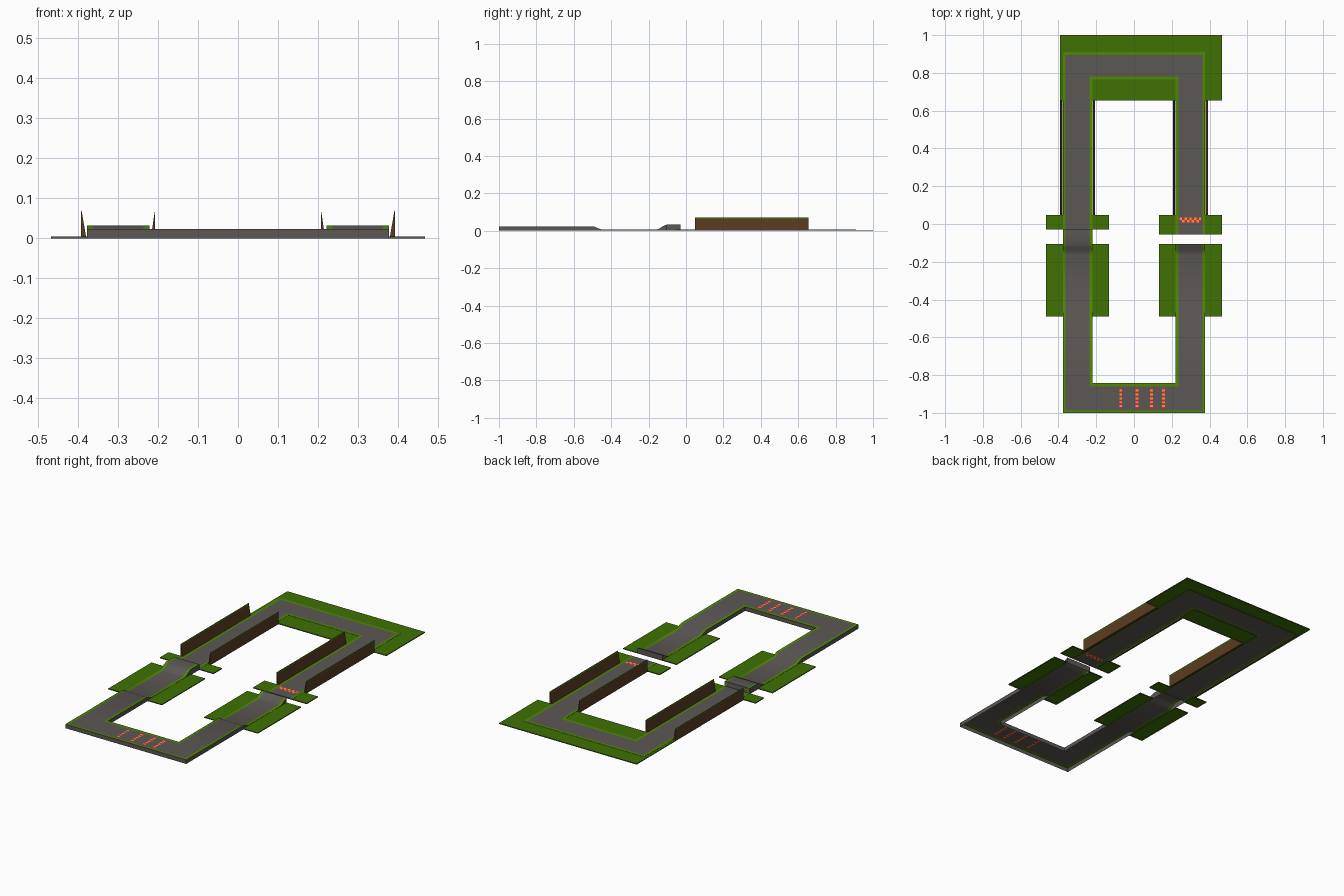
import bpy, bmesh

if "Cube" in bpy.data.objects:
    bpy.data.objects.remove(bpy.data.objects["Cube"])

def material(name, rgb):
    m = bpy.data.materials.new(name)
    m.diffuse_color = (*rgb, 1)
    m.use_nodes = True
    m.node_tree.nodes["Principled BSDF"].inputs["Base Color"].default_value = m.diffuse_color
    return m

ROAD = material("road grey", (0.105, 0.095, 0.09))
GRASS = material("grass green", (0.05, 0.165, 0.001))
KERB = material("kerb green", (0.08, 0.25, 0.001))
EARTH = material("earth brown", (0.1, 0.045, 0.016))
RED = material("marker red", (0.85, 0.012, 0.1))
YELLOW = material("marker yellow", (0.95, 0.5, 0.015))

def finish(name, bm, mats):
    bmesh.ops.remove_doubles(bm, verts=bm.verts, dist=1e-5)
    me = bpy.data.meshes.new(name)
    bm.to_mesh(me)
    bm.free()
    for m in mats:
        me.materials.append(m)
    ob = bpy.data.objects.new(name, me)
    bpy.context.collection.objects.link(ob)
    return ob

def slab(name, xs, ys, height, cell, mats):
    """Skirted sheet over a grid, open below; cell(x, y) gives a material index or None."""
    bm = bmesh.new()
    def face(pts, mi):
        bm.faces.new([bm.verts.new(p) for p in pts]).material_index = mi
    def kind(i, j):
        if not (0 <= i < len(xs) - 1 and 0 <= j < len(ys) - 1):
            return None
        return cell((xs[i] + xs[i + 1]) / 2, (ys[j] + ys[j + 1]) / 2)
    for i in range(len(xs) - 1):
        for j in range(len(ys) - 1):
            k = kind(i, j)
            if k is None:
                continue
            a, b, c, d = xs[i], xs[i + 1], ys[j], ys[j + 1]
            loop = [(a, c), (b, c), (b, d), (a, d)]
            m = (a + b) / 2
            face([(x, y, height(m, y)) for x, y in loop], k)
            for n, (di, dj) in enumerate([(0, -1), (1, 0), (0, 1), (-1, 0)]):
                if kind(i + di, j + dj) is None:
                    (x1, y1), (x2, y2) = loop[n], loop[(n + 1) % 4]
                    face([(x1, y1, 0), (x2, y2, 0),
                          (x2, y2, height(m, y2)), (x1, y1, height(m, y1))], 0)
    return finish(name, bm, mats)

# Road circuit: raised front, dip, jump ramp / bridge, low back
OUT, OUT2, INN2, INN = 0.377, 0.362, 0.236, 0.221
LOW = .006
PROFILE = [(-1, .023), (-.987, .023), (-.86, .023), (-.843, .023), (-.495, .023),
           (-.45, LOW), (-.16, LOW), (-.145, .01), (-.125, .023), (-.105, .032),
           (-.055, .032), (-.03, .032), (-.028, LOW), (.05, LOW), (.655, LOW),
           (.765, LOW), (.78, LOW), (.895, LOW), (.91, LOW)]
heights = dict(PROFILE)

def track_height(x, y):
    if x > INN and y > -.06:
        return LOW                                    # low landing after the jump
    return heights.get(y, LOW if y > -.45 else .023)

# Painted dashes: lines across the front straight and a chequered row on the right
LINES = [(-.07, .006), (.016, .008), (.093, .008), (.155, .008)]
Y0, Y1, NY = -.98, -.866, 11
X0, X1, NX = .242, .356, 9
R0, R1 = .008, .034

def track_cell(x, y):
    if abs(x) < INN and -.843 < y < .765:
        return None                                   # infield
    if x > 0 and -.105 < y < -.055:
        return None                                   # jump gap on the right
    if abs(x) > OUT2 or y < -.987 or y > .895:
        return 1                                      # outer kerb
    if abs(x) < INN2 and -.86 < y < .78:
        return 1                                      # inner kerb
    if Y0 < y < Y1 and any(abs(x - c) < w for c, w in LINES):
        return 2 + int((y - Y0) / (Y1 - Y0) * NY) % 2
    if R0 < y < R1 and X0 < x < X1:
        return 2 + (int((x - X0) / (X1 - X0) * NX) + int(y > (R0 + R1) / 2)) % 2
    return 0

track_xs = [-OUT, -OUT2, -INN2, -INN, INN, INN2, OUT2, OUT]
track_xs += [c + s * w for c, w in LINES for s in (-1, 1)]
track_xs += [X0 + (X1 - X0) * i / NX for i in range(NX + 1)]
track_ys = [p[0] for p in PROFILE] + [R0, (R0 + R1) / 2, R1]
track_ys += [Y0 + (Y1 - Y0) * i / NY for i in range(NY + 1)]
track = slab("road_circuit", sorted(track_xs), sorted(track_ys),
             track_height, track_cell, [ROAD, KERB, RED, YELLOW])
bpy.context.view_layer.objects.active = track
track.select_set(True)
bpy.ops.object.shade_smooth_by_angle(angle=0.5)

# Grass verges beside the straights
def verge_height(x, y):
    return .005

for side, s in (("left", -1), ("right", 1)):
    for part, y0, y1 in (("ramp", -.49, -.105),
                         ("landing", -.03 if s < 0 else -.055, .047)):
        slab(f"{side}_{part}_verge", sorted(s * v for v in (.132, INN, OUT, .467)),
             [y0, y1], verge_height,
             lambda x, y: None if INN < abs(x) < OUT else 1, [ROAD, GRASS])

# Grass around the back bend
slab("back_verge", [-.392, -OUT, -INN, INN, OUT, .467], [.655, .765, .91, 1],
     verge_height,
     lambda x, y: None if abs(x) < OUT and y < .91 and (abs(x) > INN or y > .765) else 1,
     [ROAD, GRASS])

# Wedge-shaped earth banks along the back straights, with a grass lip
def bank(name, x_top, x_base):
    top, lip = .071, .064
    xm = x_base + (x_top - x_base) * lip / top * .95
    bm = bmesh.new()
    for mi, sec in ((0, [(x_top, 0), (x_base, 0), (xm, lip), (x_top, lip)]),
                    (1, [(x_top, lip), (xm, lip), (x_top, top)])):
        ends = [[bm.verts.new((x, y, z)) for x, z in sec] for y in (.047, .655)]
        bm.faces.new(ends[0]).material_index = 0
        bm.faces.new(ends[1][::-1]).material_index = 0
        n = len(sec)
        for i in range(n):
            j = (i + 1) % n
            if abs(sec[i][1] - lip) + abs(sec[j][1] - lip) < 1e-6:
                continue                              # no face between earth and lip
            bm.faces.new((ends[0][i], ends[0][j], ends[1][j], ends[1][i])).material_index = mi
    bmesh.ops.remove_doubles(bm, verts=bm.verts, dist=1e-5)
    bmesh.ops.recalc_face_normals(bm, faces=bm.faces)
    finish(name, bm, [EARTH, GRASS])

for side, s in (("left", -1), ("right", 1)):
    bank(f"{side}_outer_bank", s * .392, s * .379)
    bank(f"{side}_inner_bank", s * .207, s * .218)
